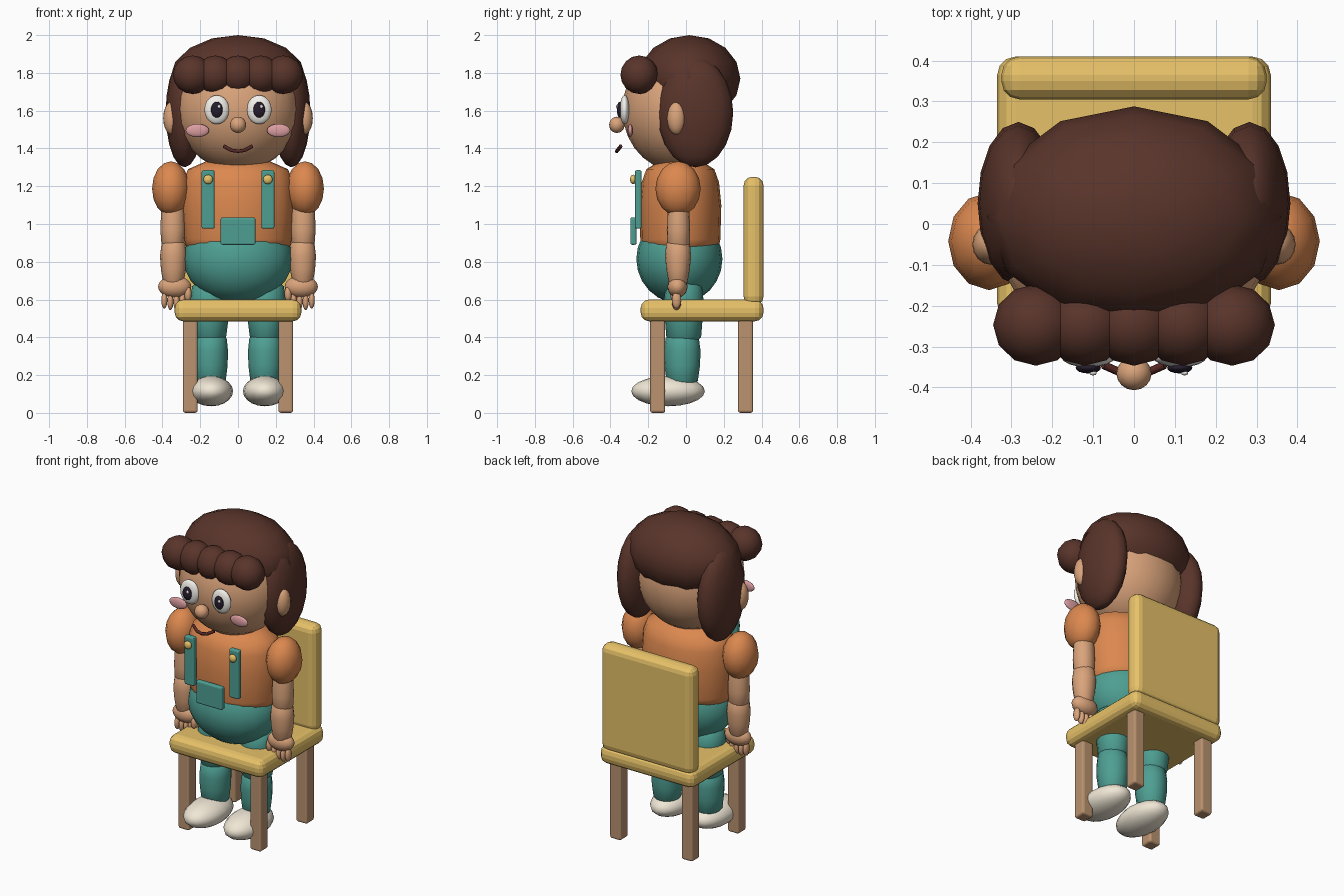
import bpy, bmesh
from math import cos, sin, pi

if "Cube" in bpy.data.objects:
    bpy.data.objects.remove(bpy.data.objects["Cube"])


def mat(name, hexcol):
    m = bpy.data.materials.new(name)
    lin = [(int(hexcol[i:i + 2], 16) / 255) ** 2.2 for i in (0, 2, 4)]
    m.diffuse_color = (*lin, 1)
    m.use_nodes = True
    m.node_tree.nodes["Principled BSDF"].inputs["Base Color"].default_value = m.diffuse_color
    return m


SKIN = mat("skin", "D9A27A")
HAIR = mat("hair", "59372E")
SHIRT = mat("shirt", "DB8750")
TEAL = mat("teal", "4F9D91")
GOLD = mat("yellow", "E6C068")
WOOD = mat("wood", "B9916F")
WHITE = mat("white", "F3F0EA")
SHOE = mat("cream", "EFE6D4")
DARK = mat("dark", "2A2230")
LIPS = mat("mouth", "5A2E2A")
PINK = mat("pink", "DB9C9F")


def finish(bm, name, m, smooth=True):
    bmesh.ops.recalc_face_normals(bm, faces=bm.faces)
    me = bpy.data.meshes.new(name)
    bm.to_mesh(me)
    bm.free()
    for p in me.polygons:
        p.use_smooth = smooth
    ob = bpy.data.objects.new(name, me)
    bpy.context.collection.objects.link(ob)
    me.materials.append(m)
    return ob


def ball(name, c, r, m, seg=16, rings=10):
    """Ellipsoid with centre c and radii r."""
    bm = bmesh.new()
    bmesh.ops.create_uvsphere(bm, u_segments=seg, v_segments=rings, radius=1)
    bmesh.ops.scale(bm, vec=r, verts=bm.verts)
    bmesh.ops.translate(bm, vec=c, verts=bm.verts)
    return finish(bm, name, m)


def lathe(name, x, y, profile, m, seg=16):
    """Stack of ellipses (rx, ry, z), capped at both ends."""
    bm = bmesh.new()
    rings = [[bm.verts.new((x + rx * cos(2 * pi * i / seg), y + ry * sin(2 * pi * i / seg), z))
              for i in range(seg)] for rx, ry, z in profile]
    for a, b in zip(rings, rings[1:]):
        for i in range(seg):
            j = (i + 1) % seg
            bm.faces.new((a[i], a[j], b[j], b[i]))
    bm.faces.new(rings[0])
    bm.faces.new(rings[-1])
    return finish(bm, name, m)


def box(name, lo, hi, bevel, m):
    bm = bmesh.new()
    bmesh.ops.create_cube(bm, size=1)
    bmesh.ops.scale(bm, vec=[b - a for a, b in zip(lo, hi)], verts=bm.verts)
    bmesh.ops.translate(bm, vec=[(a + b) / 2 for a, b in zip(lo, hi)], verts=bm.verts)
    bmesh.ops.bevel(bm, geom=bm.edges[:], offset=bevel, segments=3, profile=0.5, affect='EDGES')
    return finish(bm, name, m, False)


# chair
box("seat", (-.335, -.24, .485), (.335, .41, .6), .045, GOLD)
box("backrest", (-.325, .305, .57), (.325, .41, 1.25), .045, GOLD)
for s, side in ((-1, "left"), (1, "right")):
    for y, end in ((-.15, "front"), (.315, "back")):
        box(f"{end}_{side}_chair_leg", (s * .253 - .039, y - .04, 0),
            (s * .253 + .039, y + .04, .5), .013, WOOD)

# body
lathe("shirt", 0, -.03, [(.27, .2, .86), (.285, .212, .92), (.297, .217, 1.1),
                         (.29, .205, 1.22), (.265, .18, 1.29), (.15, .1, 1.34)], SHIRT, 20)
ball("trouser_hips", (0, -.035, .815), (.288, .228, .235), TEAL, 20, 12)
box("pocket", (-.092, -.295, .89), (.092, -.262, 1.035), .01, TEAL)

# head
ball("head", (0, -.045, 1.605), (.325, .292, .325), SKIN, 20, 14)
ball("hair_cap", (0, .018, 1.77), (.36, .27, .23), HAIR, 12, 8)
for i in range(5):
    ball(f"fringe_curl_{i + 1}", ((i - 2) * .12, -.247, 1.79), (.105, .1, .102), HAIR, 12, 8)
ball("nose", (0, -.366, 1.525), (.043, .041, .043), SKIN)

# mouth tube
cu = bpy.data.curves.new("mouth", 'CURVE')
cu.dimensions = '3D'
cu.bevel_depth = .01
cu.bevel_resolution = 1
cu.use_fill_caps = True
sp = cu.splines.new('POLY')
pts = [(-.075, -.345, 1.412), (-.035, -.363, 1.39), (0, -.367, 1.385),
       (.035, -.363, 1.39), (.075, -.345, 1.412)]
sp.points.add(len(pts) - 1)
for p, co in zip(sp.points, pts):
    p.co = (*co, 1)
cu.materials.append(LIPS)
bpy.context.collection.objects.link(bpy.data.objects.new("mouth", cu))

# mirrored parts
for s, side in ((-1, "left"), (1, "right")):
    # face and side hair
    ball(f"{side}_side_hair", (s * .283, .05, 1.59), (.1, .2, .29), HAIR)
    ball(f"{side}_ear", (s * .35, -.05, 1.56), (.046, .05, .088), SKIN)
    ball(f"{side}_eye", (s * .112, -.325, 1.605), (.066, .026, .077), WHITE)
    ball(f"{side}_pupil", (s * .112, -.352, 1.605), (.031, .014, .042), DARK)
    ball(f"{side}_eye_glint", (s * .112 + .012, -.365, 1.622), (.009, .006, .01), WHITE, 8, 6)
    ball(f"{side}_cheek", (s * .215, -.295, 1.495), (.062, .014, .035), PINK)
    # straps
    box(f"{side}_strap", (s * .158 - .034, -.27, .975), (s * .158 + .034, -.235, 1.285), .01, TEAL)
    ball(f"{side}_button", (s * .158, -.28, 1.236), (.025, .016, .025), GOLD)
    # arms
    ball(f"{side}_sleeve", (s * .355, -.042, 1.187), (.1, .12, .145), SHIRT, 12, 8)
    lathe(f"{side}_upper_arm", s * .345, -.04,
          [(.05, .045, 1.13), (.062, .058, 1.07), (.066, .062, .97),
           (.06, .06, .89), (.035, .035, .85)], SKIN)
    lathe(f"{side}_forearm", s * .342, -.042,
          [(.04, .04, .925), (.063, .063, .895), (.071, .069, .83),
           (.066, .062, .76), (.055, .05, .69), (.03, .03, .66)], SKIN)
    ball(f"{side}_hand", (s * .335, -.045, .668), (.088, .053, .058), SKIN)
    for k in range(4):
        ball(f"{side}_finger_{k + 1}", (s * (.39 - .032 * k), -.05, .597 - .008 * (k in (1, 2))),
             (.017, .025, .045), SKIN, 10, 8)
    ball(f"{side}_thumb", (s * .265, -.06, .63), (.02, .024, .042), SKIN, 10, 8)
    # legs
    lathe(f"{side}_upper_leg", s * .148, -.012,
          [(.06, .06, .7), (.095, .095, .67), (.105, .105, .6), (.098, .1, .5),
           (.085, .092, .4), (.05, .05, .36)], TEAL)
    lathe(f"{side}_lower_leg", s * .145, -.02,
          [(.06, .06, .42), (.085, .088, .395), (.092, .097, .33), (.09, .094, .25),
           (.08, .083, .17), (.05, .05, .13)], TEAL)
    ball(f"{side}_shoe", (s * .142, -.095, .115), (.116, .195, .08), SHOE)
